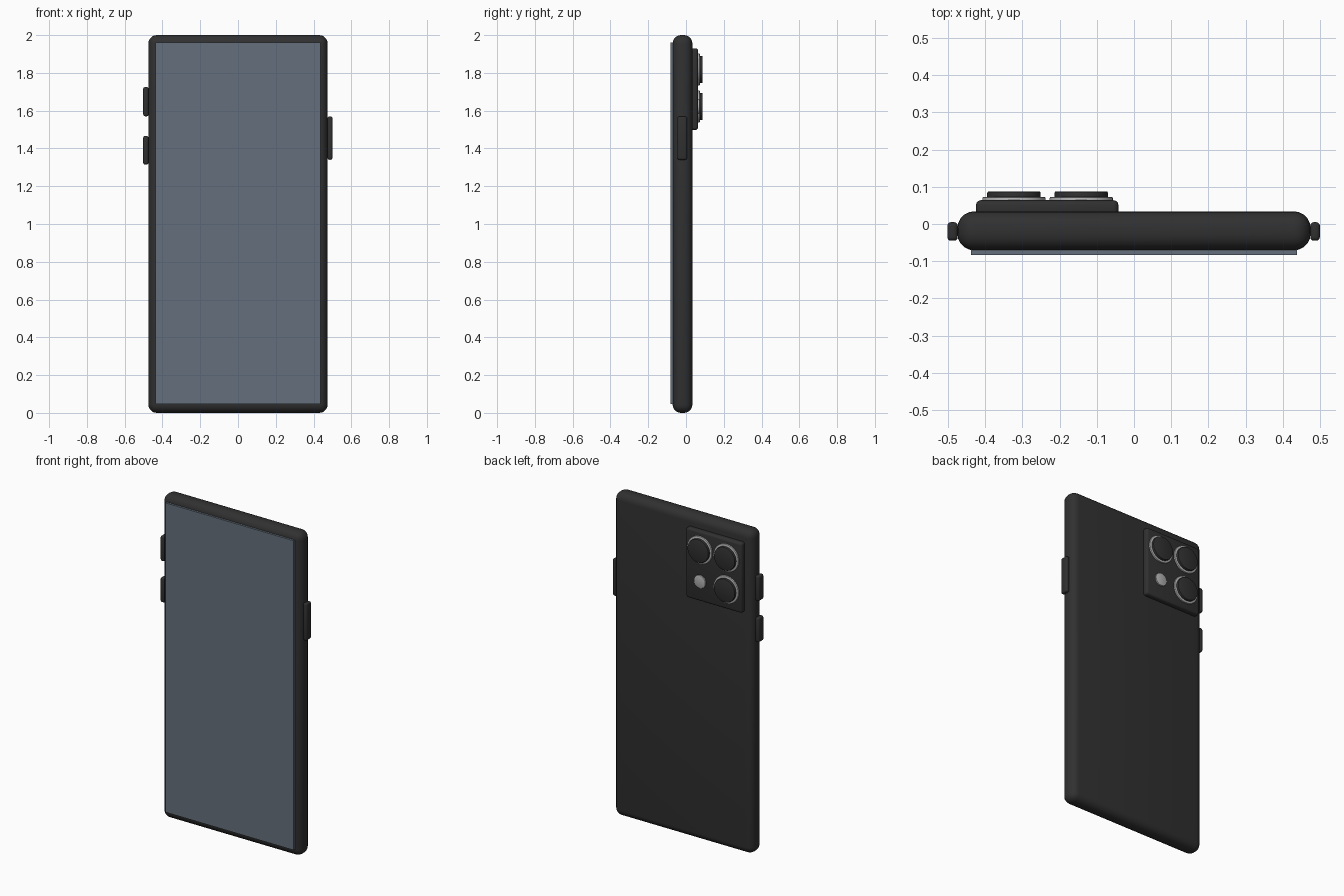
import bpy, math

if "Cube" in bpy.data.objects:
    bpy.data.objects.remove(bpy.data.objects["Cube"])


def material(name, r, g, b):
    m = bpy.data.materials.new(name)
    m.diffuse_color = (r, g, b, 1)
    m.use_nodes = True
    m.node_tree.nodes["Principled BSDF"].inputs["Base Color"].default_value = m.diffuse_color
    return m


BLACK = material("matte black", 0.03, 0.03, 0.03)
GLASS = material("slate glass", 0.13, 0.16, 0.2)
SILVER = material("silver", 0.45, 0.45, 0.45)


def finish(ob, name, mat, bevel, segments):
    ob.name = name
    ob.data.materials.append(mat)
    bpy.ops.object.transform_apply(location=False, rotation=True, scale=True)
    if bevel:
        mod = ob.modifiers.new("rounding", "BEVEL")
        mod.width = bevel
        mod.segments = segments
        mod.limit_method = "ANGLE"
        mod.angle_limit = math.radians(40)
        bpy.ops.object.modifier_apply(modifier=mod.name)
    bpy.ops.object.shade_smooth_by_angle(angle=math.radians(35))
    return ob


def box(name, x, y, z, mat, bevel=0, segments=3):
    # x, y, z are (low, high) ranges
    spans = (x, y, z)
    bpy.ops.mesh.primitive_cube_add(size=1, location=[(a + b) / 2 for a, b in spans])
    ob = bpy.context.object
    ob.scale = [b - a for a, b in spans]
    return finish(ob, name, mat, bevel, segments)


def disc(name, x, z, radius, y, mat, bevel=0, segments=2):
    # Round part whose axis points to the back
    bpy.ops.mesh.primitive_cylinder_add(
        vertices=48, radius=radius, depth=y[1] - y[0],
        location=(x, (y[0] + y[1]) / 2, z), rotation=(math.pi / 2, 0, 0))
    return finish(bpy.context.object, name, mat, bevel, segments)


# Body and front screen
box("body", (-0.475, 0.475), (-0.071, 0.034), (0, 2), BLACK, 0.045, 5)
box("screen", (-0.438, 0.438), (-0.083, -0.06), (0.048, 1.96), GLASS)

# Side buttons
for name, x, z in (("volume_up_button", (-0.502, -0.474), (1.57, 1.725)),
                   ("volume_down_button", (-0.502, -0.474), (1.315, 1.467)),
                   ("power_button", (0.474, 0.5), (1.34, 1.57))):
    box(name, x, (-0.045, 0.005), z, BLACK, 0.01)

# Camera plate
box("camera_plate", (-0.425, -0.042), (0.02, 0.064), (1.498, 1.93), BLACK, 0.013)

# Three lenses with silver rims
for i, (x, z) in enumerate(((-0.142, 1.818), (-0.323, 1.818), (-0.323, 1.622))):
    disc(f"lens_rim_{i + 1}", x, z, 0.085, (0.055, 0.073), SILVER, 0.004)
    disc(f"lens_{i + 1}", x, z, 0.072, (0.06, 0.088), BLACK, 0.005)

# Flash
disc("flash", -0.142, 1.622, 0.04, (0.055, 0.072), SILVER, 0.003)
